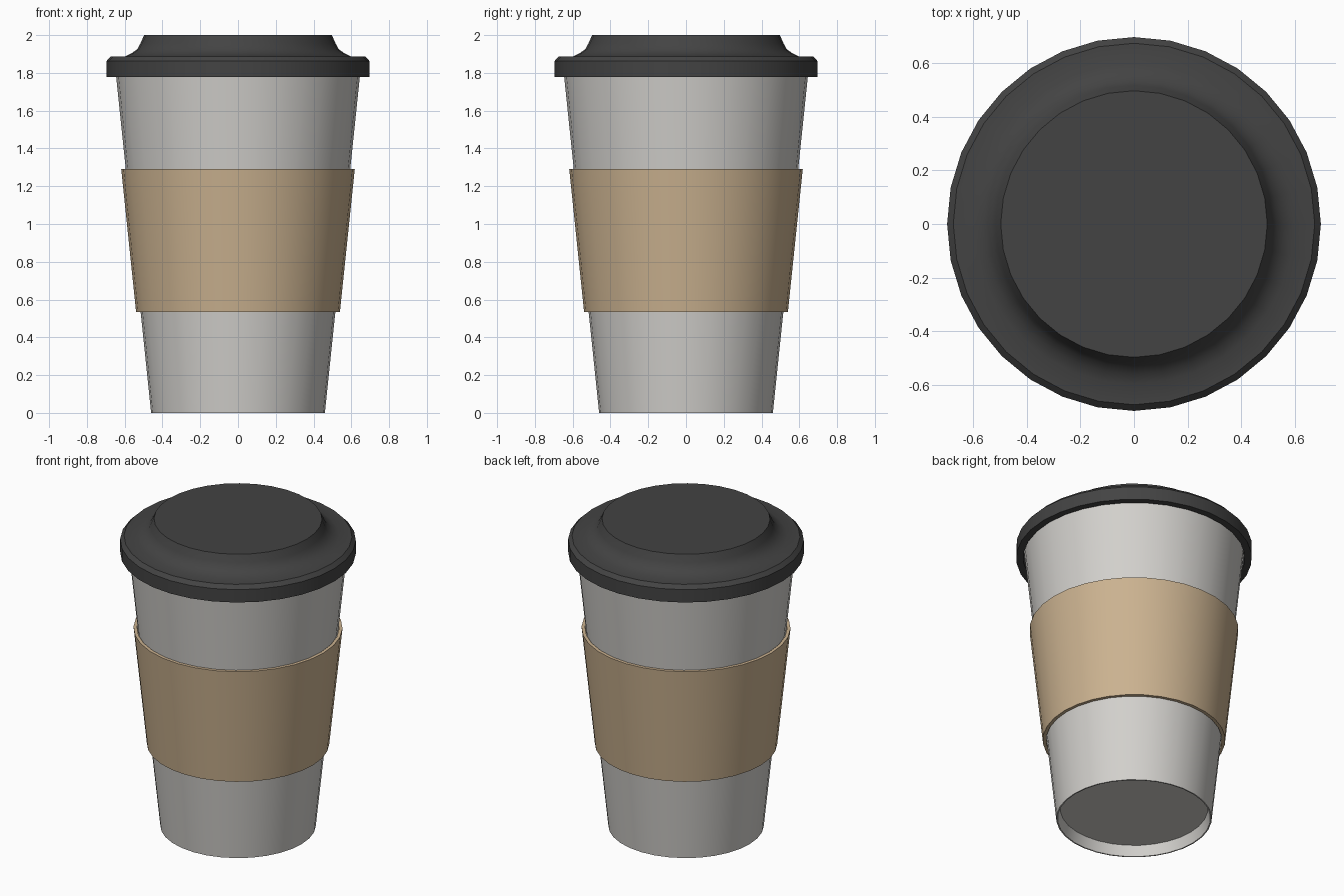
import bpy, bmesh, math

if "Cube" in bpy.data.objects:
    bpy.data.objects.remove(bpy.data.objects["Cube"])

SEGMENTS = 32


def material(name, rgb):
    m = bpy.data.materials.new(name)
    m.diffuse_color = tuple((c / 255) ** 2.2 for c in rgb) + (1.0,)
    m.use_nodes = True
    m.node_tree.nodes["Principled BSDF"].inputs["Base Color"].default_value = m.diffuse_color
    return m


def lathe(name, profile, mat, closed=False, sharp=30):
    """Spin (radius, z) points around z; points with radius 0 become poles."""
    bm = bmesh.new()
    rings = []
    for r, z in profile:
        if r == 0:
            rings.append([bm.verts.new((0, 0, z))] * SEGMENTS)
        else:
            rings.append([bm.verts.new((r * math.cos(2 * math.pi * i / SEGMENTS),
                                        r * math.sin(2 * math.pi * i / SEGMENTS), z))
                          for i in range(SEGMENTS)])
    pairs = list(zip(rings, rings[1:]))
    if closed:
        pairs.append((rings[-1], rings[0]))
    for a, b in pairs:
        for i in range(SEGMENTS):
            j = (i + 1) % SEGMENTS
            bm.faces.new(list(dict.fromkeys((a[i], a[j], b[j], b[i]))))
    bmesh.ops.recalc_face_normals(bm, faces=bm.faces)
    mesh = bpy.data.meshes.new(name)
    bm.to_mesh(mesh)
    bm.free()
    mesh.materials.append(mat)
    obj = bpy.data.objects.new(name, mesh)
    bpy.context.collection.objects.link(obj)
    bpy.ops.object.select_all(action='DESELECT')
    obj.select_set(True)
    bpy.context.view_layer.objects.active = obj
    bpy.ops.object.shade_smooth_by_angle(angle=math.radians(sharp))
    return obj


def cup_radius(z):
    return 0.46 + 0.104 * z


paper = material("light_grey_paper", (209, 207, 203))
card = material("tan_cardboard", (202, 177, 143))
plastic = material("dark_grey_plastic", (69, 69, 69))

# Tapered cup with a recessed base, closed under the lid
lathe("cup", [(0, 0.068), (0.437, 0.068), (0.452, 0), (cup_radius(0), 0),
              (cup_radius(1.85), 1.85), (0, 1.85)], paper)

# Cardboard sleeve: a thin tapered ring
lo, hi = 0.535, 1.29
lathe("sleeve", [(cup_radius(lo) + 0.004, lo), (cup_radius(lo) + 0.024, lo),
                 (cup_radius(hi) + 0.024, hi), (cup_radius(hi) + 0.004, hi)],
      card, closed=True)

# Lid: skirt with a chamfered rim, flat shoulder, and a flared raised top
lathe("lid", [(0, 1.87), (0.66, 1.87), (0.655, 1.778), (0.697, 1.778),
              (0.697, 1.862), (0.674, 1.886), (0.597, 1.888), (0.56, 1.906),
              (0.533, 1.926), (0.517, 1.955), (0.497, 2.0), (0, 2.0)],
      plastic, sharp=35)
